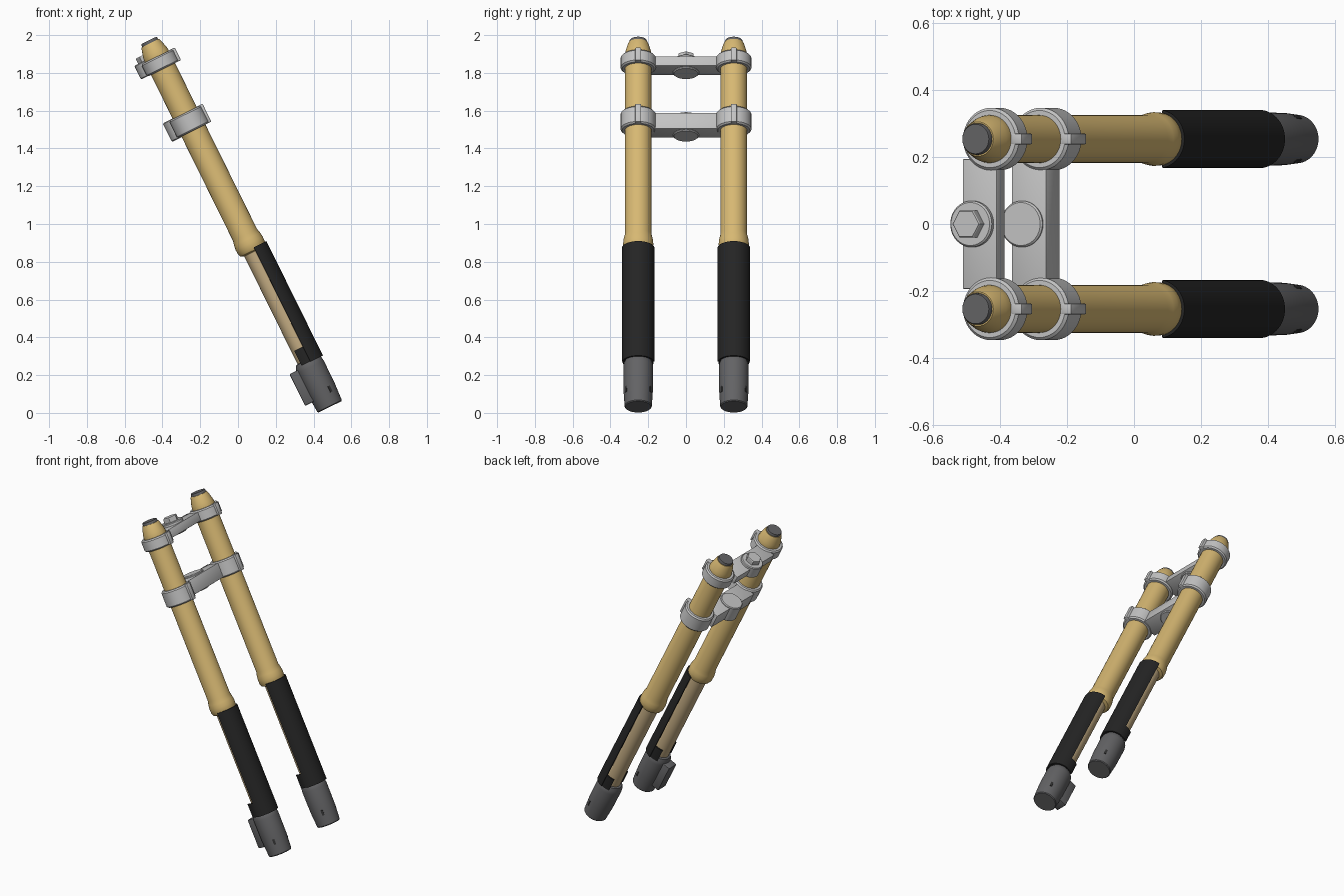
import bpy, bmesh, math
from mathutils import Matrix

if "Cube" in bpy.data.objects:
    bpy.data.objects.remove(bpy.data.objects["Cube"])

# Fork is built upright (z along the legs), then leaned back by this matrix
LEAN = Matrix.Translation((0.487, 0, 0.032)) @ Matrix.Rotation(math.radians(-26.3), 4, 'Y')
LEG_Y = 0.253
STEM_X = -0.06


def material(name, rgb):
    m = bpy.data.materials.new(name)
    m.diffuse_color = (*rgb, 1)
    m.use_nodes = True
    m.node_tree.nodes["Principled BSDF"].inputs["Base Color"].default_value = m.diffuse_color
    return m


GOLD = material("gold", (0.68, 0.48, 0.17))
TAN = material("pale_tan", (0.56, 0.42, 0.23))
BLACK = material("black", (0.018, 0.018, 0.018))
GREY = material("dark_grey", (0.125, 0.125, 0.13))
SILVER = material("silver", (0.55, 0.55, 0.55))
SHADE = material("slot_black", (0.03, 0.03, 0.03))


def finish(name, bm, mat, x=0, y=0):
    bmesh.ops.recalc_face_normals(bm, faces=bm.faces)
    bm.transform(LEAN @ Matrix.Translation((x, y, 0)))
    me = bpy.data.meshes.new(name)
    bm.to_mesh(me)
    bm.free()
    me.materials.append(mat)
    for p in me.polygons:
        p.use_smooth = True
    me.set_sharp_from_angle(angle=math.radians(32))
    ob = bpy.data.objects.new(name, me)
    bpy.context.collection.objects.link(ob)
    return ob


def lathe(name, profile, mat, x=0, y=0, n=48):
    """Solid of revolution from (radius, height) points, capped at both ends."""
    bm = bmesh.new()
    rings = [[bm.verts.new((r * math.cos(2 * math.pi * i / n), r * math.sin(2 * math.pi * i / n), z))
              for i in range(n)] for r, z in profile]
    for a, b in zip(rings, rings[1:]):
        for i in range(n):
            j = (i + 1) % n
            bm.faces.new((a[i], a[j], b[j], b[i]))
    bm.faces.new(rings[0])
    bm.faces.new(rings[-1])
    return finish(name, bm, mat, x, y)


def tube(name, r0, r1, z0, z1, mat, x=0, y=0, c=0.008):
    """Ring with chamfered outer rims."""
    bm = bmesh.new()
    sec = [(r0, z0), (r1 - c, z0), (r1, z0 + c), (r1, z1 - c), (r1 - c, z1), (r0, z1)]
    sweep(bm, sec, 0, 2 * math.pi, 48)
    bmesh.ops.remove_doubles(bm, verts=bm.verts, dist=1e-5)
    return finish(name, bm, mat, x, y)


def sweep(bm, sec, a0, a1, n):
    """Sweep a closed (radius, height) section around z between two angles."""
    rows = []
    for i in range(n + 1):
        a = a0 + (a1 - a0) * i / n
        rows.append([bm.verts.new((r * math.cos(a), r * math.sin(a), z)) for r, z in sec])
    k = len(sec)
    for a, b in zip(rows, rows[1:]):
        for i in range(k):
            bm.faces.new((a[i], b[i], b[(i + 1) % k], a[(i + 1) % k]))
    if a1 - a0 < 6.28:
        bm.faces.new(rows[0])
        bm.faces.new(rows[-1])


def box(name, lo, hi, mat, x=0, y=0, bevel=0.0, turn=0.0):
    bm = bmesh.new()
    bmesh.ops.create_cube(bm, size=1)
    for v in bm.verts:
        v.co = [(l + h) / 2 + c * (h - l) for l, h, c in zip(lo, hi, v.co)]
    if bevel:
        bmesh.ops.bevel(bm, geom=bm.edges[:], offset=bevel, segments=2, profile=0.5, affect='EDGES')
    bm.transform(Matrix.Rotation(turn, 4, 'Z'))
    return finish(name, bm, mat, x, y)


for side, y in (("right", -LEG_Y), ("left", LEG_Y)):
    # Upper tube with flared lip and tapered top
    lathe(f"upper_tube_{side}", [(0.056, 0.915), (0.072, 0.922), (0.079, 0.938), (0.08, 0.965), (0.077, 0.99),
                                 (0.071, 1.015), (0.071, 2.075), (0.068, 2.095), (0.055, 2.14),
                                 (0.051, 2.148)], GOLD, y=y)
    lathe(f"top_cap_{side}", [(0.047, 2.14), (0.047, 2.158), (0.044, 2.164)], GREY, y=y)
    lathe(f"slider_{side}", [(0.054, 0.2), (0.054, 0.93)], TAN, y=y)
    # Axle foot with small side slots
    lathe(f"axle_foot_{side}", [(0.068, 0), (0.072, 0.005), (0.078, 0.1), (0.079, 0.235), (0.076, 0.255),
                                (0.066, 0.275), (0.055, 0.278)], GREY, y=y)
    for s in (-1, 1):
        box(f"foot_slot_{side}", (0.07, -0.007, 0.068), (0.0785, 0.007, 0.102), SHADE, y=y,
            turn=s * math.radians(57))
    # Guard: half shell plus lower wings that wrap further back
    bm = bmesh.new()
    half = math.radians(81)
    sweep(bm, [(0.078, 0.26), (0.087, 0.26), (0.087, 0.936), (0.078, 0.936)], -half, half, 28)
    wing = math.radians(118)
    for a, b in ((-wing, -half), (half, wing)):
        sweep(bm, [(0.074, 0.262), (0.082, 0.262), (0.082, 0.35), (0.074, 0.35)], a, b, 8)
    finish(f"guard_{side}", bm, BLACK, y=y)
    # Clamp rings with pinch lugs
    for level, z0, z1 in (("upper", 1.995, 2.068), ("lower", 1.632, 1.735)):
        tube(f"{level}_clamp_ring_{side}", 0.068, 0.093, z0, z1, SILVER, y=y)
        box(f"{level}_pinch_lug_{side}", (0.072, -0.016, z0), (0.106, 0.016, z1 + 0.002), SILVER,
            y=y, bevel=0.004)

# Crossbars and stem bosses
inner = LEG_Y - 0.06
for level, z0, z1, c0, c1 in (("upper", 2.005, 2.06, 1.997, 2.078), ("lower", 1.635, 1.728, 1.628, 1.738)):
    box(f"{level}_crossbar", (-0.095, -inner, z0), (0.019, inner, z1), SILVER, bevel=0.003)
    lathe(f"{level}_stem_boss", [(0.064, c0), (0.069, c0 + 0.005), (0.069, c1 - 0.005), (0.064, c1)],
          SILVER, x=STEM_X)
lathe("stem_nut", [(0.046, 2.07), (0.046, 2.104), (0.043, 2.108)], SILVER, x=STEM_X, n=6)

# Brake bracket behind one foot
box("brake_bracket", (-0.116, -0.04, 0.063), (-0.04, 0.04, 0.25), GREY, y=-LEG_Y, bevel=0.006)
